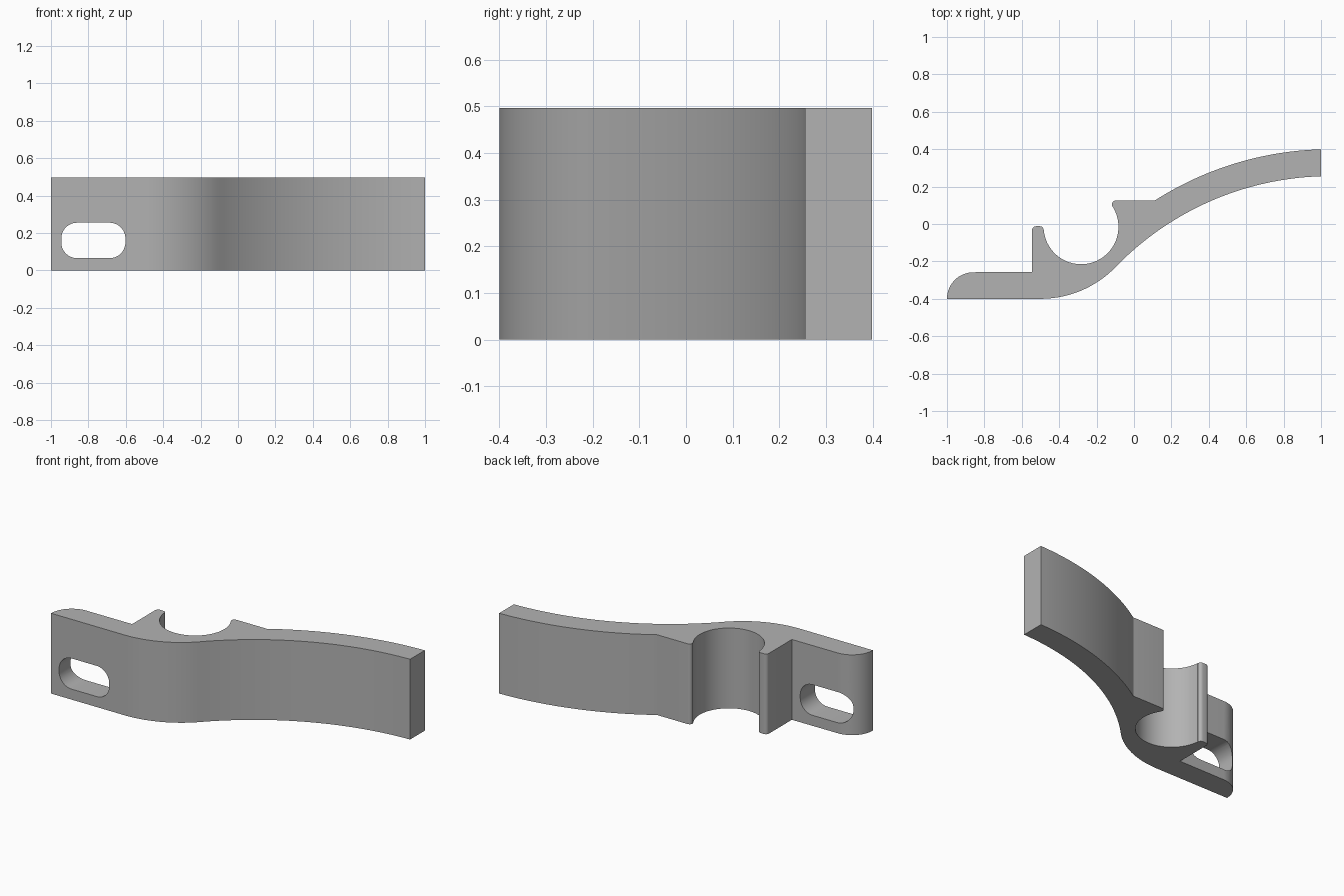
import bpy, bmesh
from math import radians, sin, cos
from mathutils import Vector

if "Cube" in bpy.data.objects:
    bpy.data.objects.remove(bpy.data.objects["Cube"])

HEIGHT = 0.497

grey = bpy.data.materials.new("plain grey")
grey.use_nodes = True
colour = (0.45, 0.45, 0.45, 1)
grey.diffuse_color = colour
grey.node_tree.nodes["Principled BSDF"].inputs["Base Color"].default_value = colour


def arc(cx, cy, r, start, end, steps):
    """Points along an arc, angles in degrees."""
    angles = [radians(start + (end - start) * i / steps) for i in range(steps + 1)]
    return [(cx + r * cos(a), cy + r * sin(a)) for a in angles]


def extrude_profile(name, points, place, direction):
    """Solid made by placing a 2D outline in space and extruding it."""
    bm = bmesh.new()
    face = bm.faces.new([bm.verts.new(place(u, v)) for u, v in points])
    moved = bmesh.ops.extrude_face_region(bm, geom=[face])["geom"]
    verts = [g for g in moved if isinstance(g, bmesh.types.BMVert)]
    bmesh.ops.translate(bm, verts=verts, vec=Vector(direction))
    bmesh.ops.recalc_face_normals(bm, faces=bm.faces)
    mesh = bpy.data.meshes.new(name)
    bm.to_mesh(mesh)
    bm.free()
    obj = bpy.data.objects.new(name, mesh)
    bpy.context.collection.objects.link(obj)
    mesh.materials.append(grey)
    return obj


# Bracket outline, counterclockwise from the foot
outline = [(-1, -0.4)]
outline += arc(-0.5, 0.16, 0.56, -90, -44.1, 20)             # underside bend
outline += arc(1.05, -1.344, 1.6, 135.9, 91.8, 32)[1:]       # arm, front side
outline += arc(1.05, -1.344, 1.744, 91.64, 122.6, 24)        # arm, back side
outline += arc(-0.098, 0.105, 0.02, 90, 205, 8)              # rounded lip
outline += arc(-0.283, -0.015, 0.2, 29, -175, 48)            # round socket
outline += arc(-0.503, -0.032, 0.02, 0, 90, 6)               # hook tip
outline += arc(-0.525, -0.032, 0.02, 90, 180, 6)
outline += [(-0.545, -0.257)]
outline += arc(-0.858, -0.4, 0.142, 90, 180, 16)[:-1]        # rounded foot end
bracket = extrude_profile("bracket", outline, lambda u, v: (u, v, 0), (0, 0, HEIGHT))

# Rounded slot through the foot
R = 0.085
slot = []
for i, (x, z) in enumerate([(-0.602, 0.255), (-0.945, 0.255), (-0.945, 0.065), (-0.602, 0.065)]):
    sx = -R if i in (0, 3) else R
    sz = -R if i < 2 else R
    slot += arc(x + sx, z + sz, R, 90 * i, 90 * i + 90, 10)
cutter = extrude_profile("slot_cutter", slot, lambda u, v: (u, -0.6, v), (0, 0.5, 0))
cutter.hide_render = True

cut = bracket.modifiers.new("slot", "BOOLEAN")
cut.operation = "DIFFERENCE"
cut.solver = "EXACT"
cut.object = cutter

bpy.ops.object.select_all(action="DESELECT")
bpy.context.view_layer.objects.active = bracket
bracket.select_set(True)
bpy.ops.object.modifier_apply(modifier=cut.name)
bpy.data.objects.remove(cutter)
bpy.ops.object.shade_smooth_by_angle(angle=radians(30))
